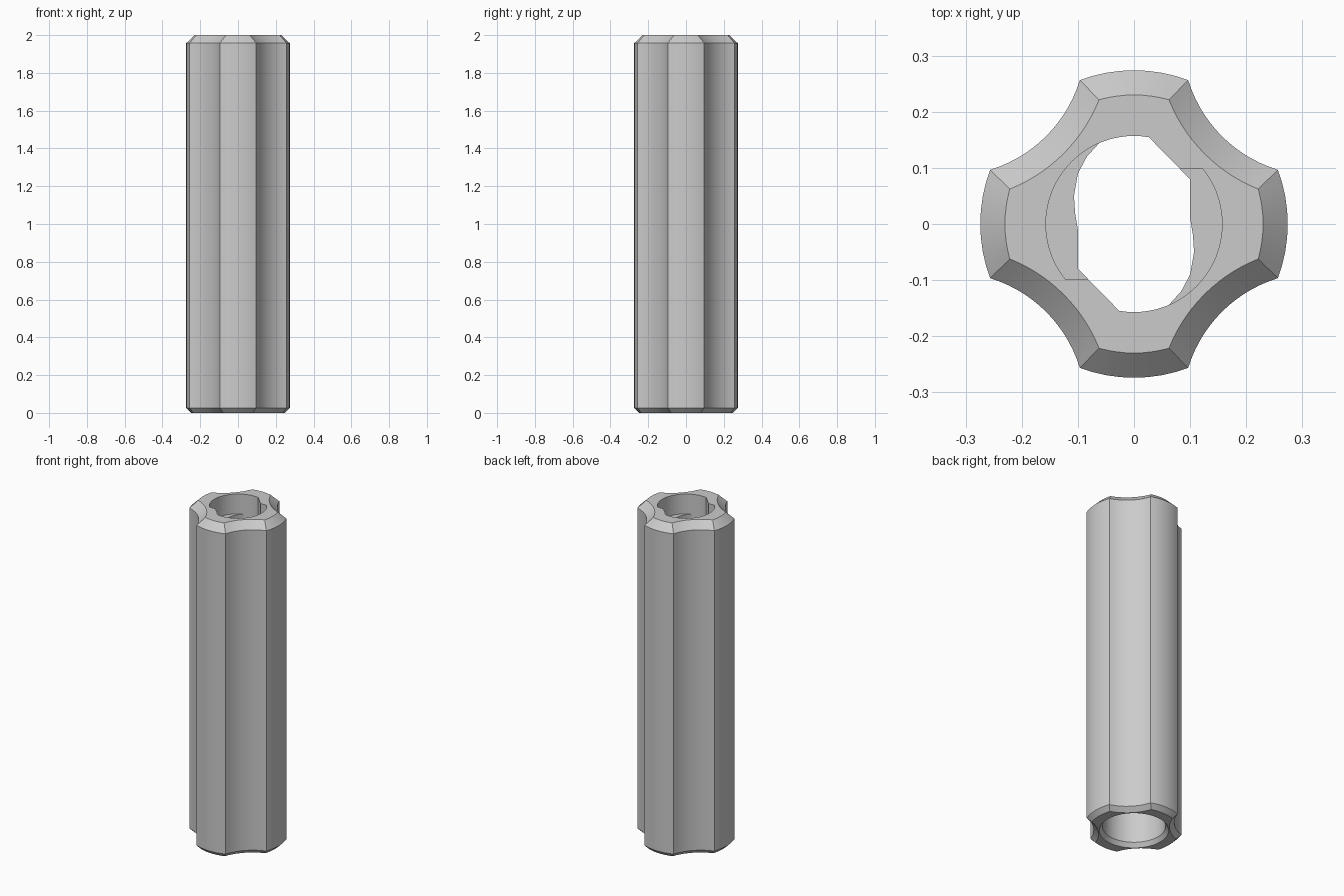
import bpy, bmesh, math

if "Cube" in bpy.data.objects:
    bpy.data.objects.remove(bpy.data.objects["Cube"])

BORE, HEAD = 0.172, 0.157      # main bore and mouth radius
LOBE, SCOOP, CEN = 0.274, 0.241, 0.327 * math.sqrt(2)

grey = bpy.data.materials.new("light grey")
grey.diffuse_color = (0.6, 0.6, 0.6, 1)
grey.use_nodes = True
grey.node_tree.nodes["Principled BSDF"].inputs["Base Color"].default_value = grey.diffuse_color


def finish(name, bm):
    bmesh.ops.recalc_face_normals(bm, faces=bm.faces)
    me = bpy.data.meshes.new(name)
    bm.to_mesh(me)
    bm.free()
    me.materials.append(grey)
    ob = bpy.data.objects.new(name, me)
    bpy.context.collection.objects.link(ob)
    bpy.ops.object.select_all(action='DESELECT')
    ob.select_set(True)
    bpy.context.view_layer.objects.active = ob
    bpy.ops.object.shade_smooth_by_angle(angle=math.radians(30))
    return ob


def fluted(d):
    """Round section with four scooped diagonals, offset inward by d."""
    r, s = LOBE - d, SCOOP + d
    # half angle of a scoop seen from the axis and from the scoop centre
    a = math.acos((r * r + CEN * CEN - s * s) / (2 * r * CEN))
    b = math.acos((s * s + CEN * CEN - r * r) / (2 * s * CEN))
    pts = []
    for q in range(4):
        mid = q * math.pi / 2
        h = math.pi / 4 - a
        for i in range(8):
            t = mid - h + 2 * h * i / 8
            pts.append((r * math.cos(t), r * math.sin(t)))
        diag = mid + math.pi / 4
        cx, cy = CEN * math.cos(diag), CEN * math.sin(diag)
        for i in range(14):
            t = diag + math.pi + b - 2 * b * i / 14
            pts.append((cx + s * math.cos(t), cy + s * math.sin(t)))
    return pts


def circle(r):
    return [(r * math.cos(t), r * math.sin(t))
            for t in (math.atan2(y, x) for x, y in fluted(0))]


def arc(a0, a1, r=HEAD + 0.001, n=20):
    return [(r * math.cos(a0 + (a1 - a0) * i / n),
             r * math.sin(a0 + (a1 - a0) * i / n)) for i in range(n + 1)]


# Fluted tube: closed loop of rings from the outside over the mouth to the bore
rings = [(fluted(0.026), 0), (fluted(0), 0.026), (fluted(0), 1.957),
         (fluted(0.044), 2), (circle(HEAD), 2), (circle(HEAD), 1.78),
         (circle(BORE), 1.78), (circle(BORE), 0.025), (circle(0.19), 0)]
bm = bmesh.new()
loops = [[bm.verts.new((x, y, z)) for x, y in pts] for pts, z in rings]
for k, lo in enumerate(loops):
    up = loops[(k + 1) % len(loops)]
    n = len(lo)
    for i in range(n):
        j = (i + 1) % n
        bm.faces.new((lo[i], lo[j], up[j], up[i]))
finish("fluted_tube", bm)


def prism_pair(name, pts, z0, z1):
    """Prism plus its copy turned half way round the axis."""
    bm = bmesh.new()
    for sgn in (1, -1):
        base = bm.faces.new([bm.verts.new((sgn * x, sgn * y, z0)) for x, y in pts])
        ext = bmesh.ops.extrude_face_region(bm, geom=[base], use_keep_orig=True)
        for v in ext["geom"]:
            if isinstance(v, bmesh.types.BMVert):
                v.co.z = z1
    return finish(name, bm)


# Stop teeth reaching the rim
prism_pair("stop_teeth",
           [(0.082, 0.098)] + arc(math.atan2(0.098, 0.123),
                                  math.atan2(0.155, 0.025)), 1.78, 2.0)

# Locking shelves sunk inside the mouth
prism_pair("locking_shelves",
           [(0.082, 0.098), (0.1, 0.08), (0.1, 0.01), (0.105, -0.02),
            (0.107, -0.05), (0.1, -0.09), (0.084, -0.12)]
           + arc(math.atan2(-0.145, 0.06), math.atan2(0.098, 0.123)), 1.78, 1.88)
